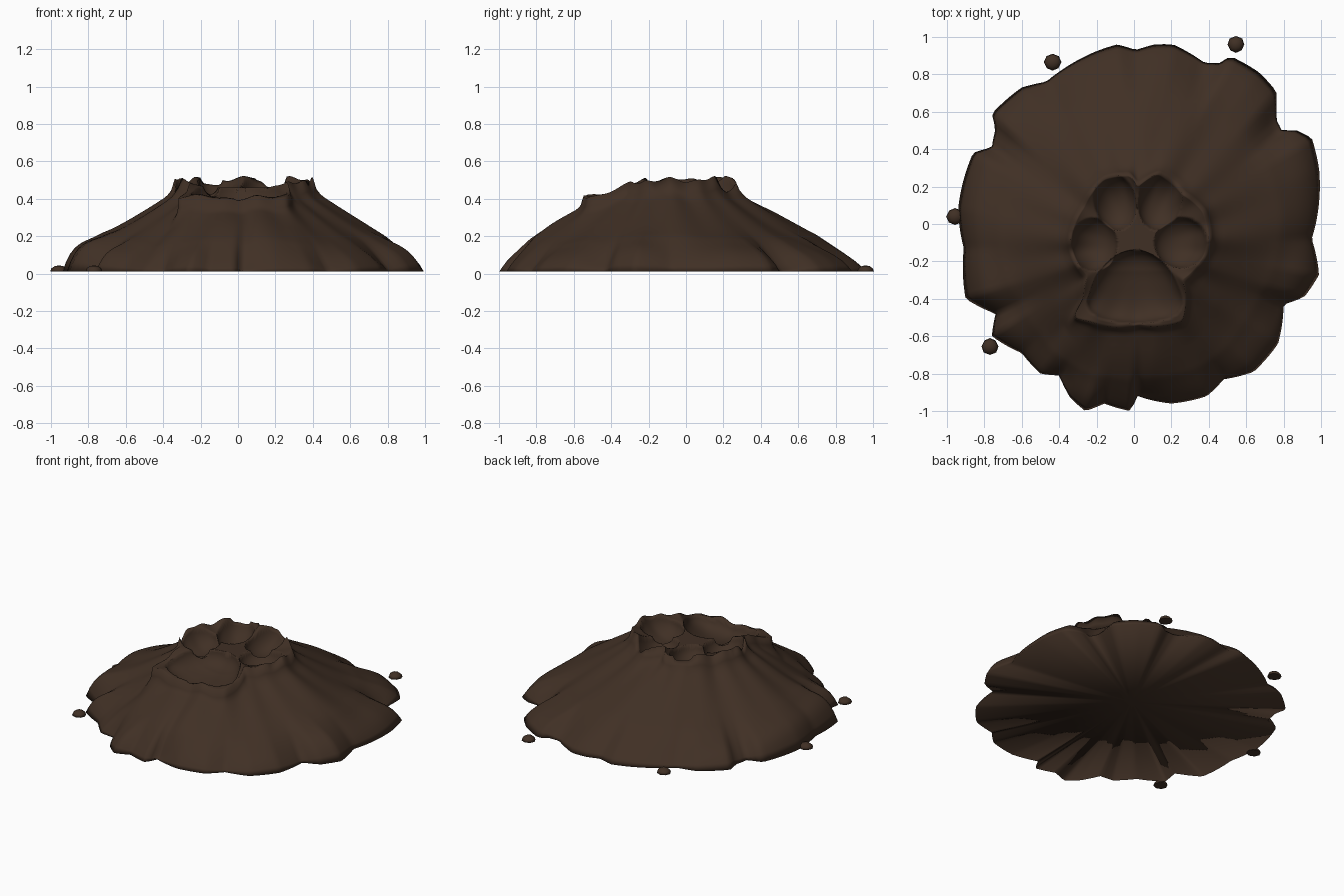
import bpy, bmesh, math
from math import sin, cos, pi, tau, atan2, hypot, sqrt

cube = bpy.data.objects.get("Cube")
if cube:
    bpy.data.objects.remove(cube)

GROUND = 0.01
CX, CY = 0.02, -0.12          # radial centre of the mound
SEGMENTS, INNER, OUTER = 240, 44, 30

mud = bpy.data.materials.new("dark_mud")
mud.use_nodes = True
color = (0.051, 0.029, 0.018, 1)
mud.diffuse_color = color
shader = mud.node_tree.nodes["Principled BSDF"]
shader.inputs["Base Color"].default_value = color
shader.inputs["Roughness"].default_value = 0.9

# Ground outline and print rim, counterclockwise, in hundredths
FOOT = [(99, 29), (95, 46), (87, 50), (79, 50), (76, 56), (76, 71), (67, 81),
        (51, 90), (48, 86), (38, 86), (21, 96), (11, 96), (1, 93), (-9, 96),
        (-21, 92), (-47, 76), (-60, 73), (-76, 59), (-74, 51), (-76, 41),
        (-86, 38), (-91, 24), (-94, 8), (-91, -13), (-90, -40), (-74, -48),
        (-76, -60), (-60, -69), (-50, -80), (-40, -81), (-34, -93), (-26, -100),
        (-16, -96), (-2, -100), (2, -92), (20, -96), (39, -92), (48, -83),
        (64, -79), (77, -64), (80, -43), (91, -39), (99, -27), (95, -8)]
RIM = [(40, -8), (37, 7), (26, 16), (13, 27), (2, 20), (-2, 26), (-16, 24),
       (-27, 9), (-34, -11), (-25, -28), (-27, -40), (-33, -50), (-24, -52),
       (3, -54), (26, -52), (26, -30), (38, -16)]


def lerp(a, b, t):
    return a + (b - a) * t


def interpolate(keys, x):
    """Linear interpolation through sorted (position, value) pairs."""
    for (a, va), (b, vb) in zip(keys, keys[1:]):
        if x <= b:
            return lerp(va, vb, (x - a) / (b - a))
    return keys[-1][1]


def radii(points):
    """Radius at every segment angle for a closed outline."""
    polar = sorted((atan2(y / 100 - CY, x / 100 - CX) % tau,
                    hypot(x / 100 - CX, y / 100 - CY)) for x, y in points)
    first, last = polar[0], polar[-1]
    keys = [(last[0] - tau, last[1])] + polar + [(first[0] + tau, first[1])]
    return [interpolate(keys, tau * i / SEGMENTS) for i in range(SEGMENTS)]


def smooth(values, reach):
    n = len(values)
    return [sum(values[(i + k) % n] for k in range(-reach, reach + 1)) / (2 * reach + 1)
            for i in range(n)]


# Hollows: centre x, y, radius x, y, tilt, taper toward the back
TOES = [(-.215, -.11, .125, .14, 0, 0), (-.10, .115, .11, .15, -.2, 0),
        (.14, .12, .115, .155, .2, 0), (.25, -.10, .14, .135, 0, 0)]
PAD = [(.005, -.335, .23, .195, 0, .4)]


def hollow(shapes, x, y):
    best = 0
    for cx, cy, rx, ry, tilt, taper in shapes:
        dx, dy = x - cx, y - cy
        u = (dx * cos(tilt) - dy * sin(tilt)) / (rx - taper * dy)
        v = (dx * sin(tilt) + dy * cos(tilt)) / ry
        best = max(best, 1 - u * u - abs(v) ** (3 if taper else 2))
    return sqrt(best)


def rim_height(x, y, a):
    base = .5 - .3 * max(0, -.22 - y) + .04 * max(0, y)
    return base + .009 * sin(9 * a + 1) + .007 * sin(17 * a)


PROFILE = [(0, 1), (.035, .87), (.08, .81), (.2, .72), (.42, .56), (.65, .39),
           (.82, .225), (.93, .115), (.98, .055), (1, .02)]

foot = radii(FOOT)
broad = smooth(foot, 14)
rim = smooth(radii(RIM), 1)
rim_broad = smooth(rim, 9)


def print_point(i, ring):
    """Point on the pressed top."""
    a, t = tau * i / SEGMENTS, ring / INNER
    x, y = CX + rim[i] * t * cos(a), CY + rim[i] * t * sin(a)
    z = lerp(.46 - .2 * max(0, -.25 - y), rim_height(x, y, a), t ** 5)
    z -= .10 * hollow(TOES, x, y) + .11 * hollow(PAD, x, y)
    return x, y, z


def slope_point(i, ring):
    """Point on the flank, with lobes and folds growing toward the foot."""
    a, t = tau * i / SEGMENTS, ring / OUTER
    inner = lerp(rim[i], rim_broad[i], min(1, t * 3))
    outer = lerp(broad[i], foot[i], t ** 4)
    r = lerp(inner, outer, t)
    x, y = CX + r * cos(a), CY + r * sin(a)
    top = rim_height(CX + rim[i] * cos(a), CY + rim[i] * sin(a), a)
    z = top * interpolate(PROFILE, t)
    middle, toe = sin(pi * t), sin(pi * t ** 5)
    z += toe * ((.045 - .02 * cos(a)) * cos(a) ** 4 + .5 * (foot[i] - broad[i]))
    z += middle * (.035 * max(0, -sin(a)) ** 3 - .035 * sin(2 * a) ** 2)
    z -= .02 * middle * math.exp(-((x - .04) / .035) ** 2) * (y < 0)
    return x, y, max(GROUND, z)


def finish(bm, name):
    bmesh.ops.recalc_face_normals(bm, faces=bm.faces)
    mesh = bpy.data.meshes.new(name)
    bm.to_mesh(mesh)
    bm.free()
    mesh.materials.append(mud)
    for face in mesh.polygons:
        face.use_smooth = True
    obj = bpy.data.objects.new(name, mesh)
    bpy.context.collection.objects.link(obj)
    return obj


# Mound: pressed top, flank and flat underside in one skin
bm = bmesh.new()
centre = bm.verts.new(print_point(0, 0))
under = bm.verts.new((.05, .04, GROUND))
rings = [[bm.verts.new(print_point(i, k)) for i in range(SEGMENTS)]
         for k in range(1, INNER + 1)]
rings += [[bm.verts.new(slope_point(i, k)) for i in range(SEGMENTS)]
          for k in range(1, OUTER + 1)]
for i in range(SEGMENTS):
    j = (i + 1) % SEGMENTS
    bm.faces.new((centre, rings[0][i], rings[0][j]))
    bm.faces.new((under, rings[-1][j], rings[-1][i]))
    for a, b in zip(rings, rings[1:]):
        bm.faces.new((a[i], b[i], b[j], a[j]))
finish(bm, "mud_mound")

# Loose clods around the foot
for n, (x, y) in enumerate([(.545, .96), (-.435, .865), (-.957, .04), (-.77, -.655)]):
    bm = bmesh.new()
    bmesh.ops.create_uvsphere(bm, u_segments=8, v_segments=6, radius=.045)
    for v in bm.verts:
        v.co.z = max(0, v.co.z * .75)
        v.co.x *= 1 + .06 * sin(n + 40 * v.co.y)
    bmesh.ops.remove_doubles(bm, verts=bm.verts, dist=.0001)
    clod = finish(bm, f"mud_clod_{n + 1}")
    clod.location = (x, y, GROUND)
